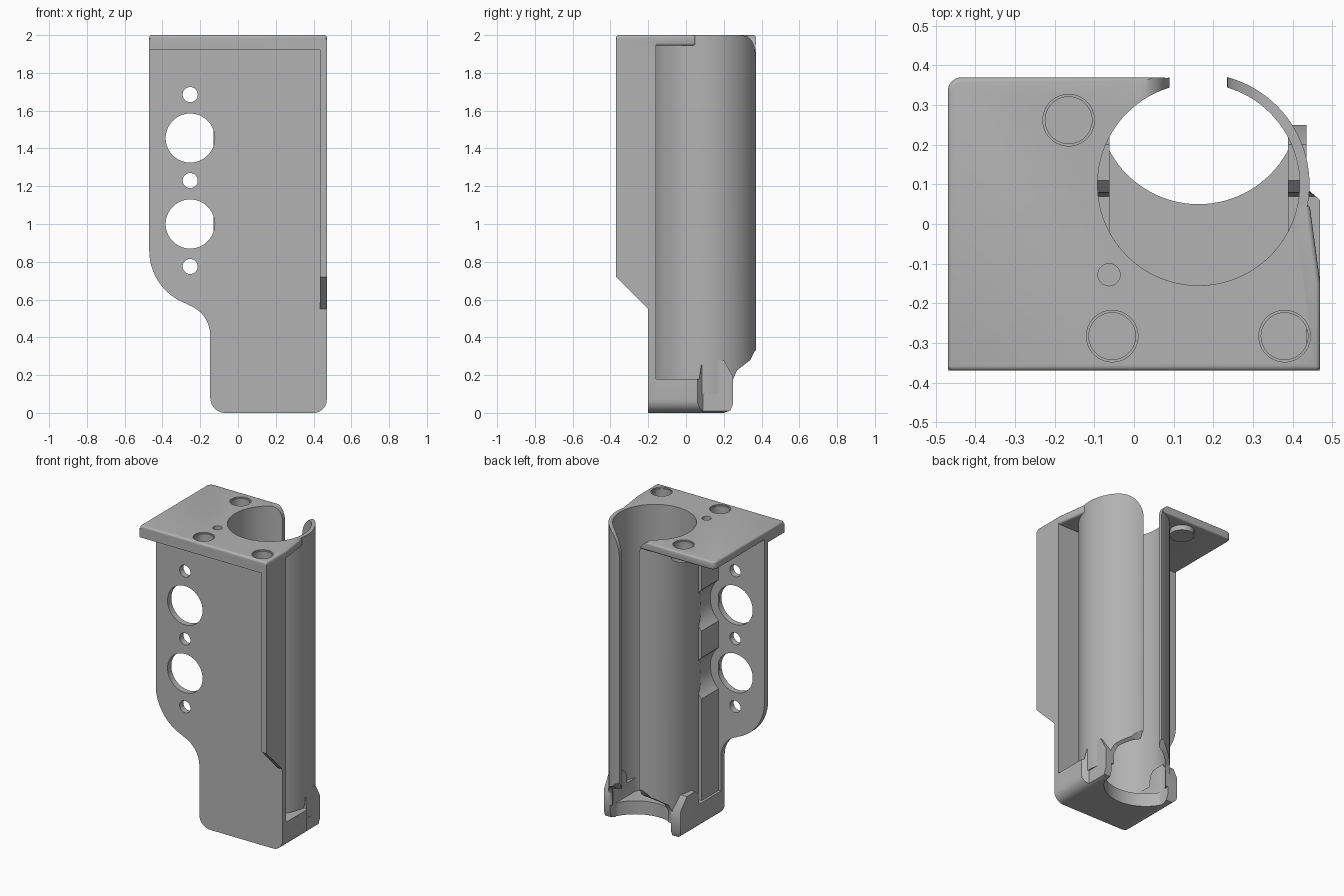
import bpy, bmesh, math
from mathutils import Vector

cube = bpy.data.objects.get("Cube")
if cube:
    bpy.data.objects.remove(cube)

grey = bpy.data.materials.new("plain_grey")
grey.use_nodes = True
COLOUR = (0.45, 0.45, 0.45, 1)
grey.diffuse_color = COLOUR
grey.node_tree.nodes["Principled BSDF"].inputs["Base Color"].default_value = COLOUR

# Barrel axis and radii
CX, CY, R_IN, R_OUT = 0.163, 0.1, 0.255, 0.28


def arc(cx, cy, r, a0=0, a1=360, n=64):
    """Points on an arc; a full circle leaves out the repeated end point."""
    count = n if a1 - a0 == 360 else n + 1
    angles = [math.radians(a0 + (a1 - a0) * i / n) for i in range(count)]
    return [(cx + r * math.cos(a), cy + r * math.sin(a)) for a in angles]


def prism(name, pts, axis, lo, hi):
    """Extrude a 2D profile along an axis from lo to hi."""
    place = {"x": lambda a, b, t: (t, a, b),
             "y": lambda a, b, t: (a, t, b),
             "z": lambda a, b, t: (a, b, t)}[axis]
    bm = bmesh.new()
    face = bm.faces.new([bm.verts.new(place(a, b, lo)) for a, b in pts])
    new = bmesh.ops.extrude_face_region(bm, geom=[face])["geom"]
    step = Vector(place(0, 0, hi - lo))
    bmesh.ops.translate(bm, vec=step, verts=[v for v in new if isinstance(v, bmesh.types.BMVert)])
    bmesh.ops.recalc_face_normals(bm, faces=bm.faces)
    mesh = bpy.data.meshes.new(name)
    bm.to_mesh(mesh)
    bm.free()
    mesh.materials.append(grey)
    obj = bpy.data.objects.new(name, mesh)
    bpy.context.collection.objects.link(obj)
    return obj


def apply(obj, mod):
    bpy.context.view_layer.objects.active = obj
    bpy.ops.object.modifier_apply(modifier=mod.name)


def combine(obj, other, operation="DIFFERENCE"):
    """Boolean another solid into obj and discard it."""
    mod = obj.modifiers.new("combine", "BOOLEAN")
    mod.operation, mod.object, mod.solver = operation, other, "EXACT"
    apply(obj, mod)
    bpy.data.objects.remove(other)


def cut(obj, pts, axis, lo, hi):
    combine(obj, prism("cutter", pts, axis, lo, hi))


def box(a0, b0, a1, b1):
    return [(a0, b0), (a1, b0), (a1, b1), (a0, b1)]


def u_shape(cy):
    """Channel with straight sides and a round front end."""
    return arc(CX, cy, R_IN, 208, 332, 32) + [(CX + 0.225, 0.8), (CX - 0.225, 0.8)]


def bore(obj, lo=-1):
    cut(obj, arc(CX, CY, R_IN, n=96), "z", lo, 3)


def slot(obj):
    # Narrow rear slot that flares out at the top
    left = [(0.09 - 0.07 * (1 - math.cos(a)), 1.9 + 0.1 * math.sin(a))
            for a in [math.pi / 2 * i / 12 for i in range(13)]]
    right = [(0.235 + 0.145 * (1 - math.cos(a)), 1.85 + 0.15 * math.sin(a))
             for a in [math.pi / 2 * i / 12 for i in range(13)]]
    top = [(right[-1][0], 2.2), (left[-1][0], 2.2)]
    cut(obj, [(0.09, -0.5), (0.235, -0.5)] + right + top + left[::-1], "y", 0.12, 0.6)


# Top plate with a rounded rear corner
outline = [(-0.47, -0.37), (0.47, -0.37), (0.47, -0.15), (0.443, 0.05), (CX, CY), (0.09, 0.37)]
outline += arc(-0.435, 0.335, 0.035, 90, 180, 8)
plate = prism("top_plate", outline, "z", 1.945, 2)
bevel = plate.modifiers.new("soft_edges", "BEVEL")
bevel.width, bevel.segments = 0.012, 3
apply(plate, bevel)
combine(plate, prism("lip", box(-0.47, -0.37, 0.47, -0.16), "z", 1.92, 1.98), "UNION")
combine(plate, prism("boss", arc(-0.165, 0.262, 0.075), "z", 1.91, 1.97), "UNION")
bore(plate)
slot(plate)
for x, y in [(-0.165, 0.262), (-0.055, -0.283), (0.38, -0.283)]:
    cut(plate, arc(x, y, 0.059), "z", 1.935, 2.1)
    cut(plate, arc(x, y, 0.065), "z", 1.992, 2.1)
cut(plate, arc(-0.063, -0.128, 0.028, n=32), "z", 1.9, 2.1)

# Front plate with stepped lower outline and port holes
profile = [(0.47, 1.95), (-0.47, 1.95)]
profile += arc(-0.17, 0.86, 0.3, 180, 251, 20)
profile += arc(-0.317, 0.41, 0.17, 71, 0, 14)
profile += arc(-0.067, 0.08, 0.08, 180, 270, 10)
profile += arc(0.4, 0.07, 0.07, 270, 360, 10)
front = prism("front_plate", profile, "y", -0.2, -0.16)
for z in (1.0, 1.455):
    cut(front, arc(-0.253, z, 0.13), "y", -1, 1)
for z in (0.775, 1.23, 1.685):
    cut(front, arc(-0.253, z, 0.04, n=32), "y", -1, 1)

# Forward fin with sloped foot
fin = prism("side_fin", [(-0.37, 1.98), (-0.37, 0.72), (-0.2, 0.55), (-0.16, 0.55), (-0.16, 1.98)],
            "x", 0.435, 0.47)

# Slotted barrel with the lower rear relieved
barrel = prism("barrel", arc(CX, CY, R_OUT, n=96), "z", 0.1, 2)
bore(barrel)
slot(barrel)
cut(barrel, [(0.25, -1), (0.25, 0.18), (0.27, 0.225), (0.34, 0.28), (0.365, 0.33), (0.6, 0.33), (0.6, -1)],
    "x", -1, 1)

# Web joining barrel and front plate, cleared around the ports
web = prism("web", box(-0.13, -0.17, CX, 0.02), "z", 0.1, 1.96)
bore(web)
for z in (1.0, 1.455):
    cut(web, arc(-0.253, z, 0.185), "y", -0.16, 1)
cut(web, arc(-0.063, -0.128, 0.028, n=32), "z", 1.75, 2.1)

# Base with raised arms, hollowed and open at the rear
base = prism("base", [(-0.2, 0), (0.2, 0), (0.235, 0.012), (0.25, 0.05), (0.25, 0.19), (0.2, 0.28),
                      (0.11, 0.28), (0.08, 0.25), (0.07, 0.18), (-0.2, 0.18)], "x", -0.6, 0.6)
combine(base, prism("limit", [(-0.147, -0.2), (0.47, -0.2), (0.47, 0.06), (0.435, 0.09), (0.435, 0.3),
                              (-0.12, 0.3), (-0.147, 0.2)], "z", -0.5, 0.6), "INTERSECT")
rounded = arc(-0.067, 0.08, 0.08, 180, 270, 10) + arc(0.4, 0.07, 0.07, 270, 360, 10)
combine(base, prism("limit", rounded + [(0.47, 0.7), (-0.147, 0.7)], "y", -0.7, 0.7), "INTERSECT")
cut(base, u_shape(CY), "z", 0.09, 1)
cut(base, u_shape(0.305), "z", -1, 0.5)

# Smooth curved faces and keep hard edges
bpy.ops.object.select_all(action="DESELECT")
for obj in (plate, front, fin, barrel, web, base):
    obj.select_set(True)
bpy.context.view_layer.objects.active = plate
bpy.ops.object.shade_smooth_by_angle(angle=math.radians(30))
